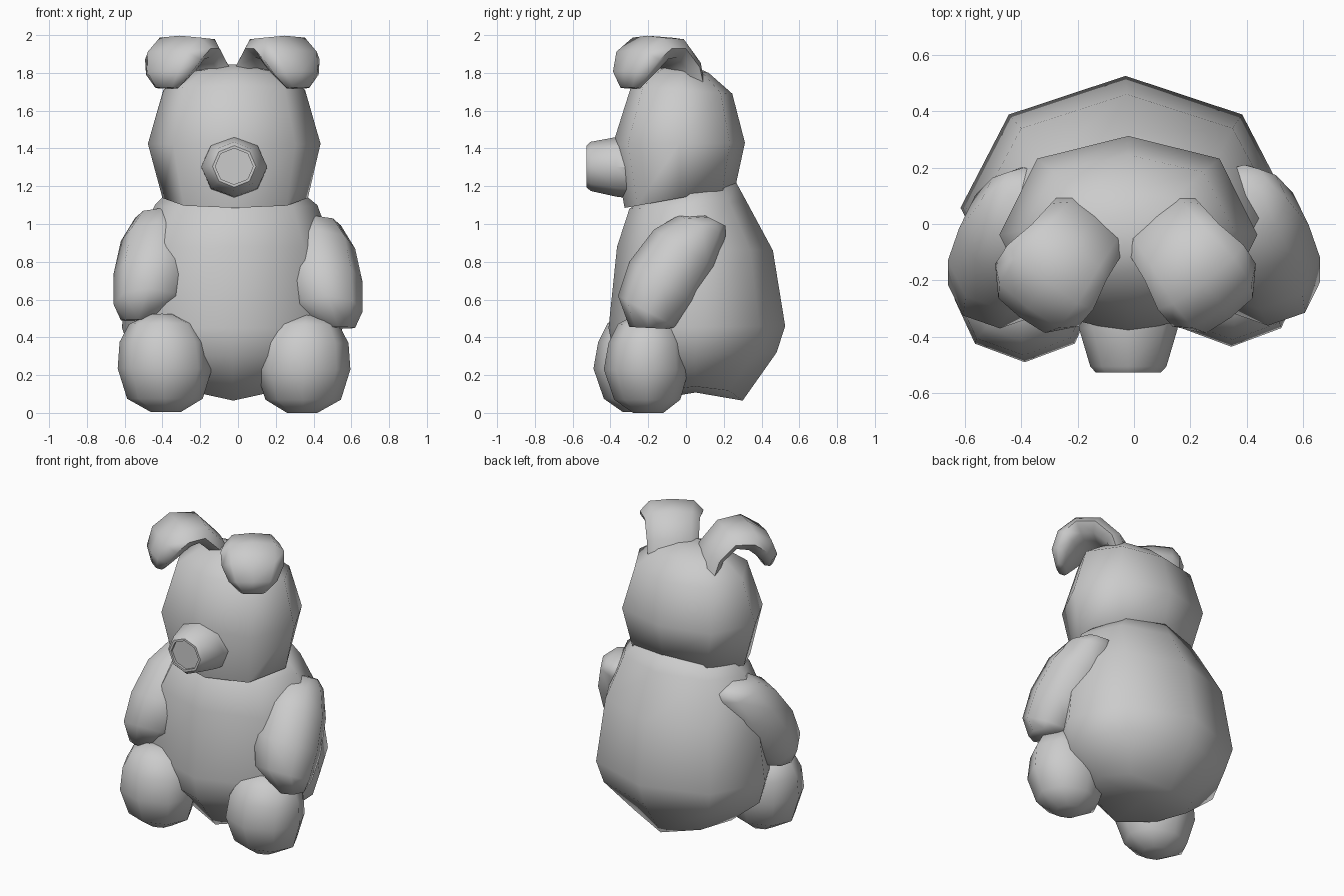
import bpy, bmesh, math
from mathutils import Vector

if "Cube" in bpy.data.objects:
    bpy.data.objects.remove(bpy.data.objects["Cube"])


def skin(name, rings, angle=80):
    """Bridge successive rings of points, cap both ends, smooth shade."""
    bm = bmesh.new()
    loops = [[bm.verts.new(p) for p in r] for r in rings]
    n = len(loops[0])
    for a, b in zip(loops, loops[1:]):
        for i in range(n):
            j = (i + 1) % n
            bm.faces.new((a[i], a[j], b[j], b[i]))
    for end in (loops[0], loops[-1]):
        cap = bm.faces.new(end)
        if angle > 60:  # rounded parts get a fan cap
            bmesh.ops.poke(bm, faces=[cap])
    bmesh.ops.recalc_face_normals(bm, faces=bm.faces)
    me = bpy.data.meshes.new(name)
    bm.to_mesh(me)
    bm.free()
    ob = bpy.data.objects.new(name, me)
    bpy.context.collection.objects.link(ob)
    bpy.ops.object.select_all(action='DESELECT')
    ob.select_set(True)
    bpy.context.view_layer.objects.active = ob
    bpy.ops.object.shade_smooth_by_angle(angle=math.radians(angle))
    return ob


def ring(c, u, v, n=8, full=1.0):
    """Octagon; full > 1 pushes the diagonal corners out along v."""
    pts = []
    for i in range(n):
        a = 2 * math.pi * i / n
        pts.append(c + u * math.cos(a) + v * math.sin(a) * (full if i % 2 else 1))
    return pts


def loft(name, stations, side=1, shift=(0, 0, 0), angle=80, lift=0, full=1.0):
    """Station: centre x, half width, then the (y, z) of both ends of the ring.
    lift raises the sides of the first ring."""
    rings = []
    for cx, hx, y1, z1, y2, z2 in stations:
        a, b = Vector((side * cx, y1, z1)), Vector((side * cx, y2, z2))
        rings.append(ring((a + b) / 2 + Vector(shift), Vector((hx, 0, 0)), (b - a) / 2,
                          full=full))
    for p in rings[0]:
        p.z += lift * abs(p.x - stations[0][0])
    return skin(name, rings, angle)


# pear-shaped body
loft("body", [
    (-.025, .34, -.20, .065, .30, .065),
    (-.03, .54, -.38, .30, .48, .32),
    (-.03, .585, -.41, .45, .525, .46),
    (-.025, .53, -.365, .88, .46, .86),
    (-.01, .43, -.30, 1.08, .32, 1.12),
    (-.02, .33, -.20, 1.15, .26, 1.23)], lift=.22)

# head
loft("head", [
    (-.02, .25, -.20, 1.11, .15, 1.18),
    (-.015, .385, -.325, 1.085, .26, 1.19),
    (-.02, .457, -.388, 1.42, .312, 1.43),
    (-.02, .375, -.29, 1.73, .245, 1.69),
    (-.02, .23, -.17, 1.815, .12, 1.80),
    (-.02, .09, -.10, 1.845, .04, 1.835)], full=1.09)

# snout with a bevelled, recessed tip
loft("snout", [
    (-.02, .175, -.25, 1.13, -.25, 1.47),
    (-.02, .175, -.37, 1.145, -.37, 1.46),
    (-.02, .135, -.505, 1.175, -.505, 1.435),
    (-.02, .115, -.527, 1.195, -.527, 1.415),
    (-.02, .10, -.527, 1.21, -.527, 1.40),
    (-.02, .10, -.512, 1.21, -.512, 1.40)], angle=47)

ARM = [
    (.39, .08, .10, 1.045, .21, .99),
    (.40, .145, -.04, 1.045, .21, .94),
    (.425, .195, -.17, .97, .16, .77),
    (.445, .215, -.30, .80, .06, .58),
    (.475, .185, -.36, .62, -.05, .455),
    (.53, .09, -.30, .455, -.10, .445)]
LEG = [
    (.34, .08, -.28, .0, -.12, .0),
    (.345, .20, -.38, .07, -.03, .07),
    (.345, .25, -.435, .23, .015, .23),
    (.35, .235, -.41, .37, .0, .37),
    (.355, .18, -.36, .47, -.04, .46),
    (.36, .07, -.27, .52, -.15, .51)]

# ear centre line: distance along the flop, height, half width, half thickness
EAR = [(-.04, 1.70, .15, .045), (.0, 1.83, .155, .055), (.10, 1.93, .165, .063),
       (.21, 1.93, .19, .07), (.29, 1.87, .185, .075), (.335, 1.79, .145, .058),
       (.345, 1.72, .075, .03)]


def ear(name, side, cx):
    d = Vector((side * .6, -.8, 0))
    w = Vector((side * .8, .6, 0))
    up = Vector((0, 0, 1))
    base = Vector((cx + side * .11, -.02, 0))
    pts = [base + d * s + up * z for s, z, _, _ in EAR]
    rings = []
    for i, (_, _, hw, ht) in enumerate(EAR):
        t = (pts[min(i + 1, len(pts) - 1)] - pts[max(i - 1, 0)]).normalized()
        rings.append(ring(pts[i], w * hw, t.cross(w).normalized() * ht, full=1.2))
    skin(name, rings)


# paired limbs and ears; the left ones sit slightly differently
loft("right_arm", ARM)
loft("left_arm", ARM, -1, (0, -.01, .04))
loft("right_leg", LEG)
loft("left_leg", LEG, -1, (-.042, -.055, .005))
ear("right_ear", 1, 0)
ear("left_ear", -1, -.06)
